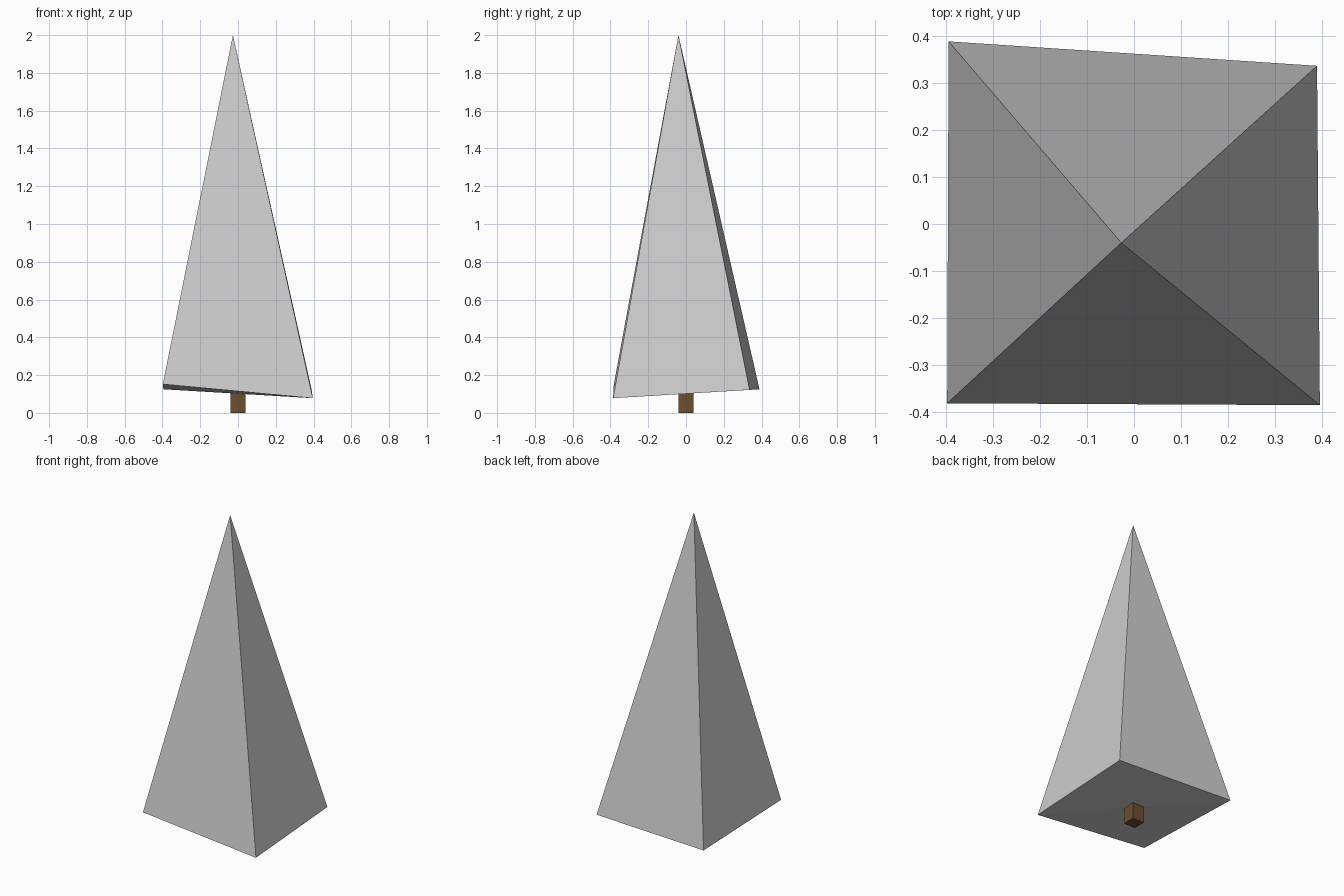
import bpy, bmesh

if "Cube" in bpy.data.objects:
    bpy.data.objects.remove(bpy.data.objects["Cube"])

def finish(name, bm, color=None):
    bmesh.ops.recalc_face_normals(bm, faces=bm.faces)
    mesh = bpy.data.meshes.new(name)
    bm.to_mesh(mesh)
    bm.free()
    obj = bpy.data.objects.new(name, mesh)
    bpy.context.collection.objects.link(obj)
    if color:
        mat = bpy.data.materials.new(name + "_brown")
        mat.diffuse_color = color
        mat.use_nodes = True
        mat.node_tree.nodes["Principled BSDF"].inputs["Base Color"].default_value = mat.diffuse_color
        mesh.materials.append(mat)
    return obj

# foliage: irregular four-sided cone, its uneven base creased along one diagonal
corners = [(-0.395, 0.389, 0.125), (-0.398, -0.382, 0.152),
           (0.396, -0.386, 0.078), (0.390, 0.337, 0.122)]
bm = bmesh.new()
apex = bm.verts.new((-0.027, -0.040, 2.0))
base = [bm.verts.new(c) for c in corners]
for i in range(4):
    bm.faces.new((apex, base[i], base[(i + 1) % 4]))
bm.faces.new((base[0], base[2], base[1]))
bm.faces.new((base[0], base[3], base[2]))
finish("foliage", bm)

# trunk: short square post rising into the foliage
bm = bmesh.new()
bmesh.ops.create_cube(bm, size=1)
bmesh.ops.scale(bm, vec=(0.08, 0.08, 0.12), verts=bm.verts)
bmesh.ops.translate(bm, vec=(0, 0, 0.06), verts=bm.verts)
finish("trunk", bm, (0.15, 0.075, 0.03, 1))
